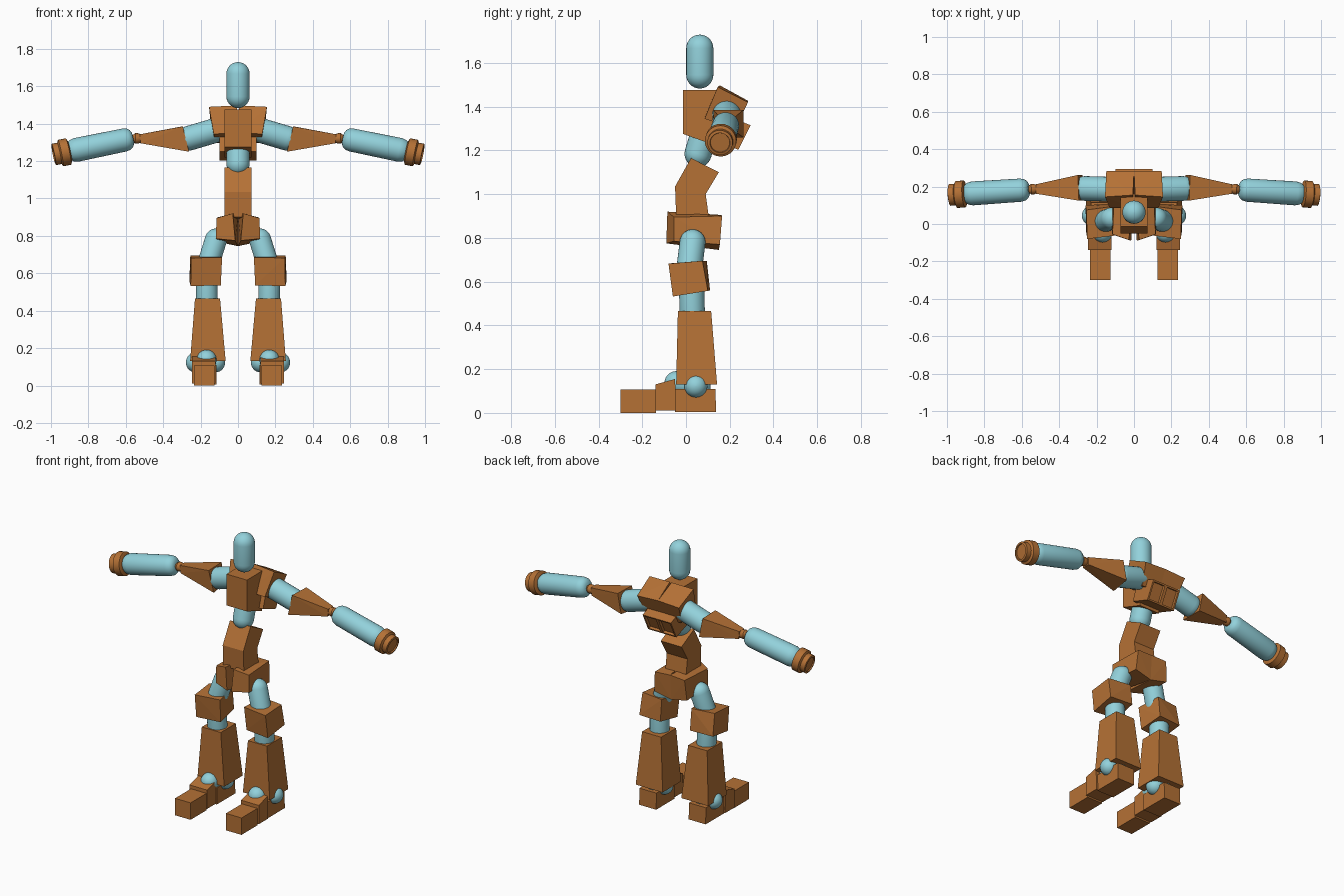
import bpy, bmesh, math
from mathutils import Vector

if "Cube" in bpy.data.objects:
    bpy.data.objects.remove(bpy.data.objects["Cube"])


def material(name, rgb):
    m = bpy.data.materials.new(name)
    m.diffuse_color = (*rgb, 1)
    m.use_nodes = True
    m.node_tree.nodes["Principled BSDF"].inputs["Base Color"].default_value = m.diffuse_color
    return m


BROWN = material("copper brown", (0.46, 0.165, 0.036))
BLUE = material("pale blue", (0.29, 0.64, 0.71))


def finish(bm, name, mat, smooth=False):
    bmesh.ops.recalc_face_normals(bm, faces=bm.faces)
    me = bpy.data.meshes.new(name)
    bm.to_mesh(me)
    bm.free()
    me.materials.append(mat)
    ob = bpy.data.objects.new(name, me)
    bpy.context.collection.objects.link(ob)
    if smooth:
        bpy.ops.object.select_all(action='DESELECT')
        ob.select_set(True)
        bpy.context.view_layer.objects.active = ob
        bpy.ops.object.shade_smooth_by_angle(angle=math.radians(35))
    return ob


def block(name, pts, side=1, panel=None):
    """Flat-sided solid around corner points; panel = direction of a recessed face."""
    bm = bmesh.new()
    for x, y, z in pts:
        bm.verts.new((x * side, y, z))
    bmesh.ops.convex_hull(bm, input=bm.verts)
    bmesh.ops.dissolve_limit(bm, angle_limit=0.02, verts=bm.verts, edges=bm.edges)
    bmesh.ops.recalc_face_normals(bm, faces=bm.faces)
    if panel:
        d = Vector(panel)
        f = max(bm.faces, key=lambda f: f.normal.dot(d))
        bmesh.ops.inset_region(bm, faces=[f], thickness=0.014)
        bmesh.ops.inset_region(bm, faces=[f], thickness=0.002, depth=-0.015)
    return finish(bm, name, BROWN)


def prism(x0, x1, profile):
    return [(x, y, z) for x in (x0, x1) for y, z in profile]


def frustum(top, bottom):
    """Corners of a tapered box; each end is x0, x1, y0, y1, z."""
    return [(x, y, e[4]) for e in (top, bottom) for x in e[:2] for y in e[2:4]]


def lathe(name, a, b, profile, mat, segs=28):
    """Turned part along a to b; profile holds (distance along axis, radius)."""
    a, b = Vector(a), Vector(b)
    q = (b - a).to_track_quat('Z', 'Y')
    bm = bmesh.new()
    rings = []
    for t, r in profile:
        rings.append([bm.verts.new(a + q @ Vector((r * math.cos(k * math.tau / segs),
                      r * math.sin(k * math.tau / segs), t))) for k in range(segs)])
    for lo, hi in zip(rings, rings[1:]):
        for k in range(segs):
            j = (k + 1) % segs
            bm.faces.new((lo[k], lo[j], hi[j], hi[k]))
    bm.faces.new(rings[0])
    bm.faces.new(rings[-1])
    return finish(bm, name, mat, True)


def capsule(name, a, b, r):
    """Round-ended rod; a and b are the centres of the end domes."""
    n, length = 7, (Vector(b) - Vector(a)).length
    arc = [(math.sin(i * math.pi / 2 / n) * r, max(math.cos(i * math.pi / 2 / n) * r, 0.002))
           for i in range(n + 1)]
    prof = [(-t, c) for t, c in reversed(arc)] + [(length + t, c) for t, c in arc]
    return lathe(name, a, b, prof, BLUE)


# Head, abdomen and waist
capsule("head", (0, 0.063, 1.545), (0, 0.063, 1.667), 0.062)
capsule("abdomen", (0, 0.055, 1.185), (0, 0.11, 1.37), 0.062)
block("upper_waist", prism(-0.073, 0.073, [(0.023, 1.165), (0.15, 1.10), (0.09, 1.0), (-0.05, 1.035)]))
block("lower_waist", prism(-0.073, 0.073, [(0.09, 1.0), (0.105, 0.89), (-0.045, 0.90), (-0.05, 1.035)]))
# Front of the chest
block("chest_front", prism(-0.072, 0.072, [(-0.013, 1.475), (0.16, 1.475), (0.14, 1.22), (-0.013, 1.275)]))

for s, tag in ((-1, "right"), (1, "left")):
    def p(x, y, z):
        return (s * x, y, z)

    # Upper back and recessed vents
    block(f"{tag}_upper_back", [
        (0.006, 0.155, 1.497), (0.155, 0.145, 1.49), (0, 0.283, 1.427), (0.148, 0.283, 1.42),
        (0, 0.085, 1.35), (0.13, 0.085, 1.345), (0, 0.225, 1.30), (0.125, 0.225, 1.295)], s)
    block(f"{tag}_back_vent", prism(0, 0.1, [(0.15, 1.375), (0.295, 1.315), (0.24, 1.203), (0.11, 1.25)]),
          s, panel=(0, 0.9, -0.44))

    # Pelvis half, with the gap opening toward the front
    block(f"{tag}_pelvis", [
        (0.028, -0.085, 0.92), (0.115, -0.055, 0.895), (0.118, -0.055, 0.785), (0.015, -0.09, 0.775),
        (0, 0.16, 0.905), (0.105, 0.165, 0.90), (0.115, 0.155, 0.77), (0, 0.15, 0.745)], s)

    # Arm, from shoulder to hand
    capsule(f"{tag}_upper_arm", p(0.10, 0.185, 1.37), p(0.262, 0.19, 1.322), 0.066)
    block(f"{tag}_forearm", [
        (0.262, 0.13, 1.25), (0.275, 0.262, 1.26), (0.295, 0.125, 1.385), (0.30, 0.262, 1.385),
        (0.52, 0.162, 1.295), (0.52, 0.212, 1.295), (0.525, 0.162, 1.343), (0.525, 0.212, 1.343)], s)
    root, tip = Vector(p(0.52, 0.187, 1.32)), Vector(p(0.565, 0.185, 1.322))
    lathe(f"{tag}_elbow_joint", root, tip, [(0, 0.022), (0.015, 0.028), (0.03, 0.028), (0.045, 0.016)], BROWN, 16)
    a, b = Vector(p(0.562, 0.184, 1.322)), Vector(p(0.99, 0.155, 1.234))
    lathe(f"{tag}_lower_sleeve", a, b,
          [(0, 0.03), (0.008, 0.046), (0.022, 0.057), (0.045, 0.062), (0.31, 0.064),
           (0.335, 0.058), (0.352, 0.045)], BLUE)
    lathe(f"{tag}_hand", a, b,
          [(0.345, 0.055), (0.352, 0.072), (0.395, 0.072), (0.402, 0.058), (0.432, 0.058),
           (0.435, 0.046), (0.428, 0.044)], BROWN)

    # Leg, from hip to shin
    capsule(f"{tag}_thigh", p(0.118, 0.03, 0.78), p(0.168, 0.01, 0.62), 0.059)
    block(f"{tag}_knee", [
        (0.085, -0.06, 0.685), (0.25, -0.08, 0.682), (0.105, 0.095, 0.695), (0.255, 0.075, 0.695),
        (0.092, -0.045, 0.535), (0.253, -0.06, 0.532), (0.105, 0.11, 0.56), (0.26, 0.10, 0.558)], s)
    capsule(f"{tag}_lower_leg", p(0.168, 0.025, 0.60), p(0.165, 0.03, 0.40), 0.058)
    block(f"{tag}_shin", frustum((0.096, 0.23, -0.037, 0.115, 0.465), (0.066, 0.256, -0.045, 0.142, 0.13)), s)

    # Ankle and foot
    capsule(f"{tag}_ankle_axle", p(0.122, 0.045, 0.123), p(0.226, 0.045, 0.123), 0.053)
    capsule(f"{tag}_ankle_front", p(0.168, -0.045, 0.138), p(0.17, 0.06, 0.12), 0.053)
    block(f"{tag}_heel", frustum((0.115, 0.235, -0.05, 0.135, 0.11), (0.115, 0.235, -0.05, 0.137, 0.005)), s)
    block(f"{tag}_instep", prism(0.12, 0.245, [(-0.14, 0.13), (-0.05, 0.155), (-0.045, 0.01), (-0.14, 0.01)]), s)
    block(f"{tag}_toe", frustum((0.125, 0.235, -0.30, -0.138, 0.108), (0.125, 0.235, -0.30, -0.138, 0)), s)
